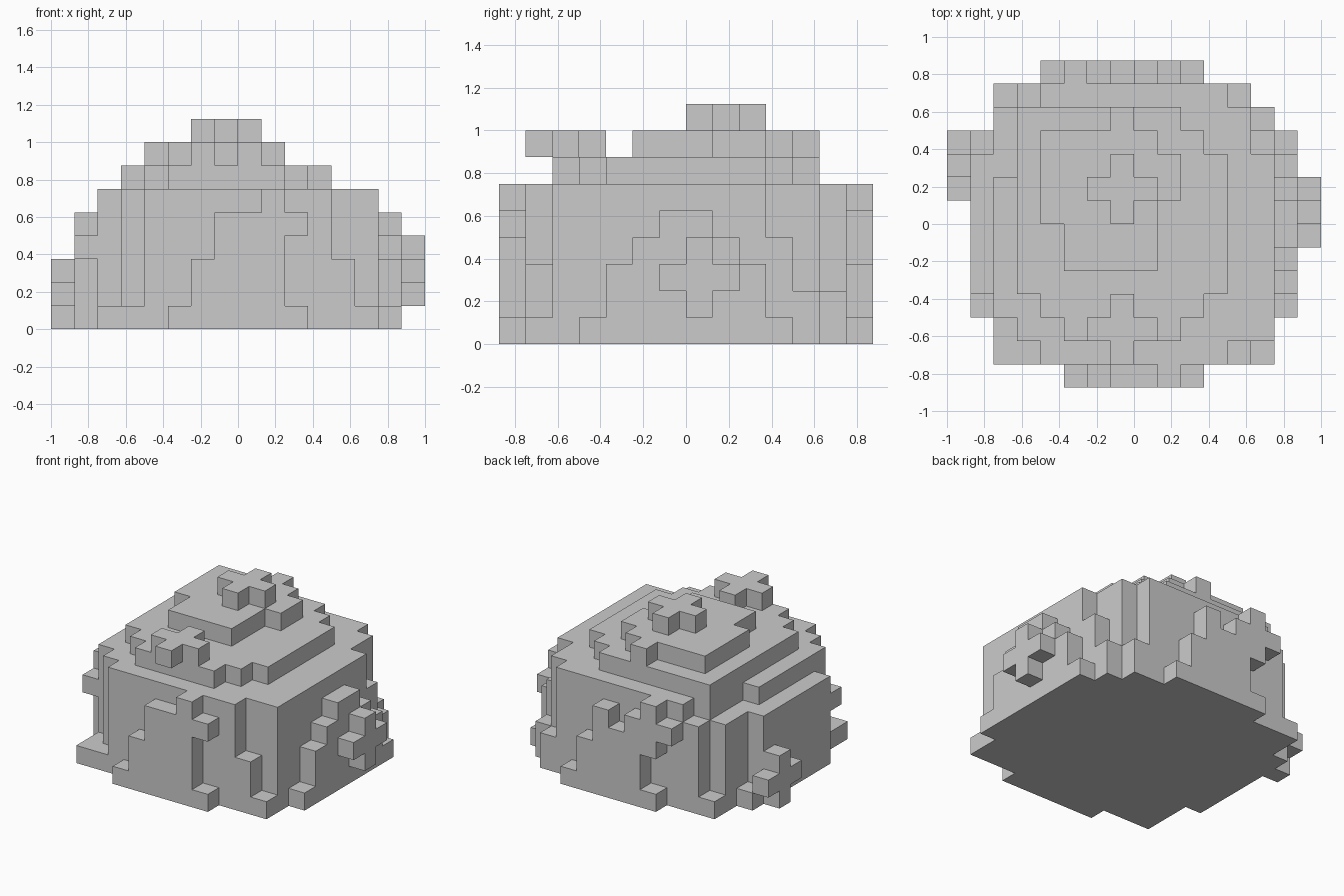
import bpy, bmesh
from mathutils import Vector

if "Cube" in bpy.data.objects:
    bpy.data.objects.remove(bpy.data.objects["Cube"])

V = 0.125  # voxel size


def box(x0, x1, y0, y1, z0, z1):
    return {(x, y, z) for x in range(x0, x1)
            for y in range(y0, y1) for z in range(z0, z1)}


def plus(centre, axis):
    """Five-voxel plus sign, flat along the given axis."""
    cells = {centre}
    for a in range(3):
        if a != axis:
            for s in (-1, 1):
                c = list(centre)
                c[a] += s
                cells.add(tuple(c))
    return cells


def build(name, cells):
    """Skin a voxel set with its outer faces and merge coplanar ones."""
    bm = bmesh.new()
    verts = {}

    def vert(p):
        if p not in verts:
            verts[p] = bm.verts.new(Vector(p) * V)
        return verts[p]

    for c in sorted(cells):
        for a in range(3):
            b, d = (a + 1) % 3, (a + 2) % 3
            for s in (0, 1):
                n = list(c)
                n[a] += 2 * s - 1
                if tuple(n) in cells:
                    continue
                quad = []
                for u, w in ((0, 0), (1, 0), (1, 1), (0, 1)):
                    p = list(c)
                    p[a] += s
                    p[b] += u
                    p[d] += w
                    quad.append(vert(tuple(p)))
                bm.faces.new(quad if s else quad[::-1])
    bmesh.ops.dissolve_limit(bm, angle_limit=0.01, verts=bm.verts[:], edges=bm.edges[:])
    me = bpy.data.meshes.new(name)
    bm.to_mesh(me)
    bm.free()
    ob = bpy.data.objects.new(name, me)
    bpy.context.collection.objects.link(ob)
    return ob


# Ground course
body = box(-6, 6, -6, 5, 0, 1) | box(-6, 5, 5, 6, 0, 1)

# Main block with stepped corners
body |= box(-6, 5, -4, 2, 1, 6) | box(-5, 5, -5, 5, 1, 6)
body |= box(-4, 4, -6, 6, 1, 6)
body |= box(5, 6, -5, 3, 1, 6) | box(5, 6, 3, 4, 1, 4) | box(5, 6, 4, 5, 1, 2)
body |= box(4, 5, -6, -5, 1, 3) | box(4, 5, 5, 6, 1, 2)
body |= box(-6, -5, 2, 5, 1, 5) | box(-5, -4, 5, 6, 1, 5)

# Roof steps: (x0, x1, y0, y1) strips per course
upper = {
    6: [(-3, 2, -5, -4), (-4, 3, -4, -3), (-5, 4, -3, 3), (-5, 3, 3, 4), (-5, 2, 4, 5)],
    7: [(-3, 1, -2, 0), (-4, 1, 0, 4), (1, 2, 1, 3), (-1, 0, 4, 5)],
}
for z, strips in upper.items():
    for s in strips:
        body |= box(*s, z, z + 1)

# Stepped buttresses on each side: (start, end, z0, z1)
front = [(-3, 3, 0, 1), (-2, 2, 1, 3), (-1, 2, 3, 5)]
back = [(-3, 3, 0, 1), (-2, 2, 1, 3), (-2, 1, 3, 4), (0, 1, 4, 5)]
right = [(-4, 4, 0, 1), (-3, 3, 1, 3), (-2, 2, 3, 4), (-1, 1, 4, 5)]
left = [(-3, 4, 0, 1), (-3, 3, 1, 5)]
for a, b, z0, z1 in front:
    body |= box(a, b, -7, -6, z0, z1)
for a, b, z0, z1 in back:
    body |= box(a, b, 6, 7, z0, z1)
for a, b, z0, z1 in right:
    body |= box(6, 7, a, b, z0, z1)
for a, b, z0, z1 in left:
    body |= box(-7, -6, a, b, z0, z1)

# Plus-shaped blossoms, sharing the mound's skin where they merge with it
blossoms = [((-1, 1, 8), 2), ((-1, -5, 7), 2), ((1, -7, 4), 1), ((-3, 6, 4), 1),
            ((7, 0, 2), 0), ((-8, 2, 1), 0), ((-7, -3, 3), 0)]
for centre, axis in blossoms:
    body |= plus(centre, axis)

build("voxel_mound", body)
